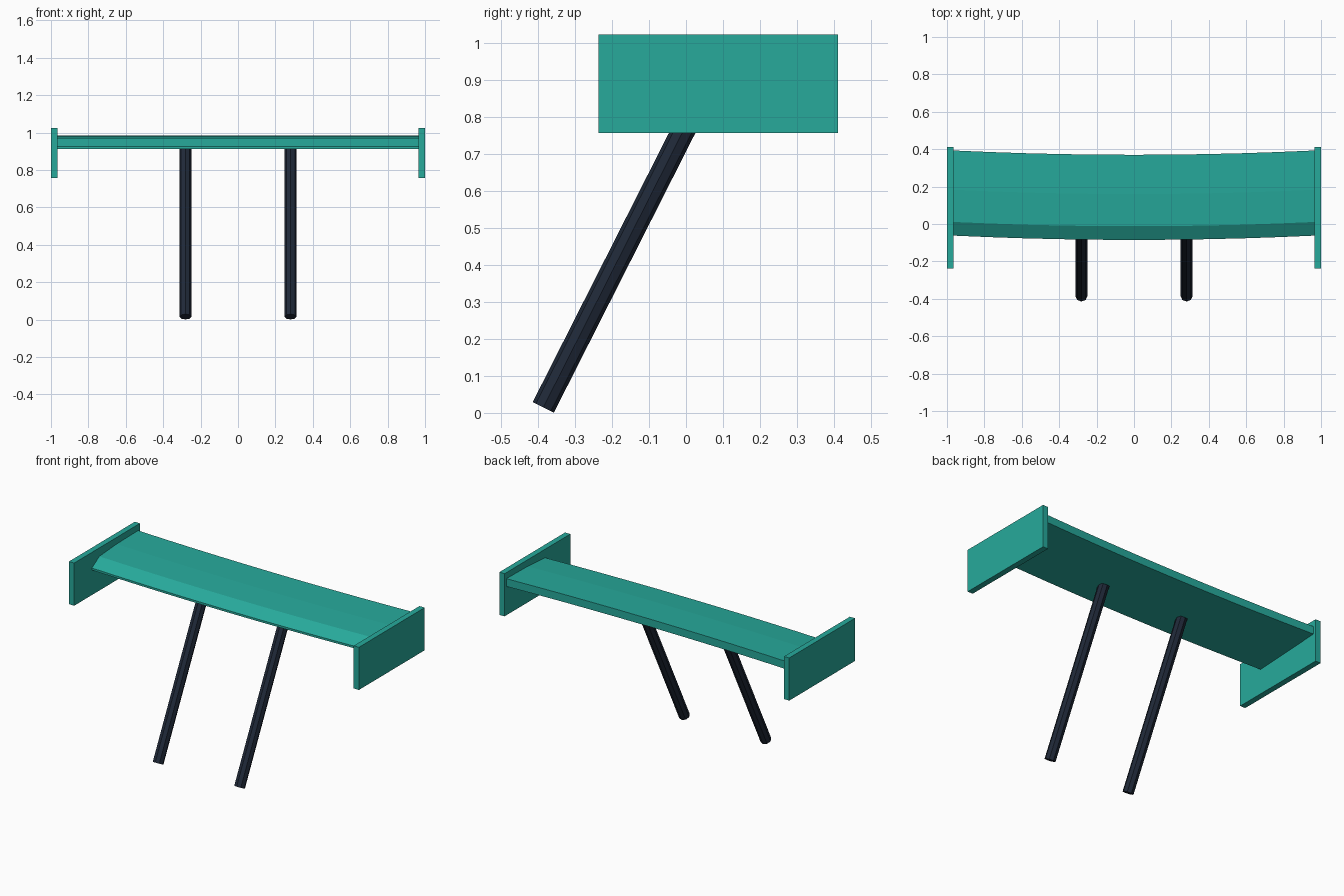
import bpy
import bmesh
from mathutils import Vector

cube = bpy.data.objects.get("Cube")
if cube:
    bpy.data.objects.remove(cube, do_unlink=True)


def make_material(name, color):
    mat = bpy.data.materials.new(name)
    mat.use_nodes = True
    mat.diffuse_color = (*color, 1)
    mat.node_tree.nodes["Principled BSDF"].inputs["Base Color"].default_value = (*color, 1)
    return mat


teal = make_material("teal", (0.02, 0.40, 0.33))
navy = make_material("dark navy", (0.014, 0.022, 0.04))


def add_object(name, bm, mat):
    bmesh.ops.recalc_face_normals(bm, faces=bm.faces)
    mesh = bpy.data.meshes.new(name)
    bm.to_mesh(mesh)
    bm.free()
    mesh.materials.append(mat)
    obj = bpy.data.objects.new(name, mesh)
    bpy.context.collection.objects.link(obj)
    return obj


# Wing blade: a wedge section carried along a gently bowed span
HALF_SPAN, SEGMENTS, BOW = 0.965, 10, 0.023
section = [(-0.085, 0.912), (-0.085, 0.925), (-0.012, 0.97),
           (0.16, 0.982), (0.37, 0.985), (0.37, 0.937)]
bm = bmesh.new()
rings = []
for i in range(SEGMENTS + 1):
    t = 2 * i / SEGMENTS - 1
    rings.append([bm.verts.new((t * HALF_SPAN, y + BOW * t * t, z)) for y, z in section])
for a, b in zip(rings, rings[1:]):
    for j in range(len(section)):
        k = (j + 1) % len(section)
        bm.faces.new((a[j], a[k], b[k], b[j]))
bm.faces.new(rings[0])
bm.faces.new(rings[-1])
add_object("wing_blade", bm, teal)

# Mirrored end plates and slanted support posts
foot, head = Vector((0, -0.386, 0.015)), Vector((0, 0.077, 0.93))
axis = head - foot
for side, sign in (("left", 1), ("right", -1)):
    bm = bmesh.new()
    bmesh.ops.create_cube(bm, size=1)
    bmesh.ops.scale(bm, vec=(0.036, 0.648, 0.266), verts=bm.verts)
    bmesh.ops.translate(bm, vec=(sign * 0.982, 0.087, 0.89), verts=bm.verts)
    add_object(side + "_end_plate", bm, teal)

    bm = bmesh.new()
    bmesh.ops.create_cone(bm, cap_ends=True, segments=8, radius1=0.032,
                          radius2=0.032, depth=axis.length)
    post = add_object(side + "_support_post", bm, navy)
    post.location = (foot + head) / 2 + Vector((sign * 0.281, 0, 0))
    post.rotation_euler = axis.to_track_quat("Z", "Y").to_euler()
